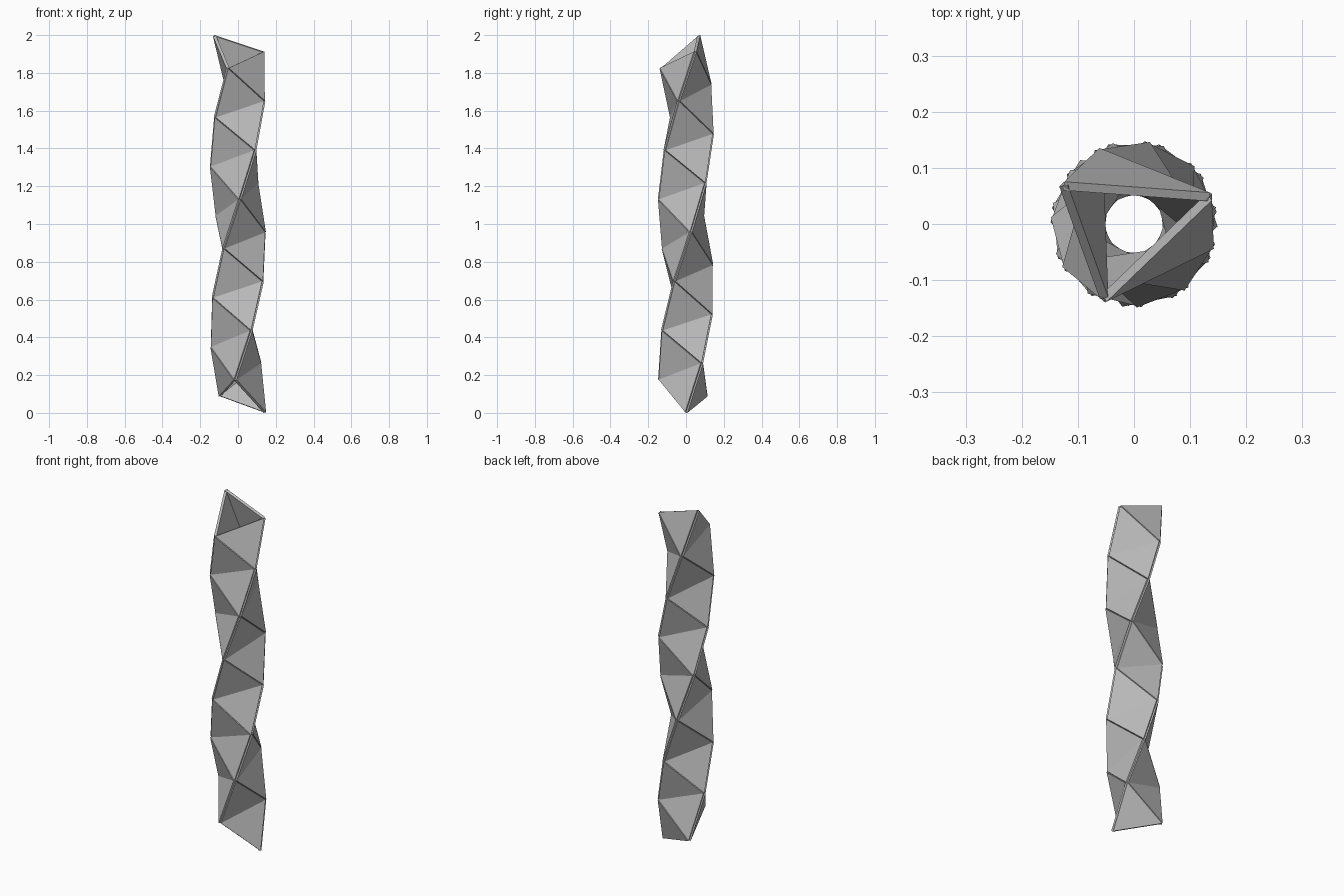
import bpy
import bmesh
from math import acos, cos, sin, sqrt
from mathutils import Vector

cube = bpy.data.objects.get("Cube")
if cube:
    bpy.data.objects.remove(cube, do_unlink=True)

# Tetrahedral helix proportions
COUNT = 24
BASE = 0.002
RISE = (2 - 2 * BASE) / (COUNT - 1)
EDGE = RISE * sqrt(10)
RADIUS = EDGE * 0.3 * sqrt(3)
TWIST = acos(-2 / 3)
THICKNESS = 0.016

grey = bpy.data.materials.new("panel grey")
grey.use_nodes = True
color = (0.5, 0.5, 0.5, 1)
grey.diffuse_color = color
grey.node_tree.nodes["Principled BSDF"].inputs["Base Color"].default_value = color


def corner(k):
    return Vector((RADIUS * cos(TWIST * k), RADIUS * sin(TWIST * k), BASE + RISE * k))


def add_panel(bm, points):
    """Triangular plate, thickened equally to both sides of its plane."""
    a, b, c = points
    normal = (b - a).cross(c - a).normalized()
    center = (a + b + c) / 3
    if normal.dot(Vector((center.x, center.y, 0))) < 0:
        a, b, c = a, c, b
        normal = -normal
    half = normal * THICKNESS / 2
    outer = [bm.verts.new(p + half) for p in (a, b, c)]
    inner = [bm.verts.new(p - half) for p in (a, b, c)]
    bm.faces.new(outer)
    bm.faces.new(inner[::-1])
    for i in range(3):
        j = (i + 1) % 3
        bm.faces.new((outer[j], outer[i], inner[i], inner[j]))


def panel_strip(name, steps):
    """One spiral band of plates, each joining the given corner steps."""
    bm = bmesh.new()
    for k in range(COUNT - 3):
        add_panel(bm, [corner(k + s) for s in steps])
    bmesh.ops.recalc_face_normals(bm, faces=bm.faces[:])
    mesh = bpy.data.meshes.new(name)
    bm.to_mesh(mesh)
    bm.free()
    mesh.materials.append(grey)
    obj = bpy.data.objects.new(name, mesh)
    bpy.context.collection.objects.link(obj)


# Hollow column: two bands of triangles, open at both ends
panel_strip("lower_triangle_panels", (0, 1, 3))
panel_strip("upper_triangle_panels", (0, 2, 3))
